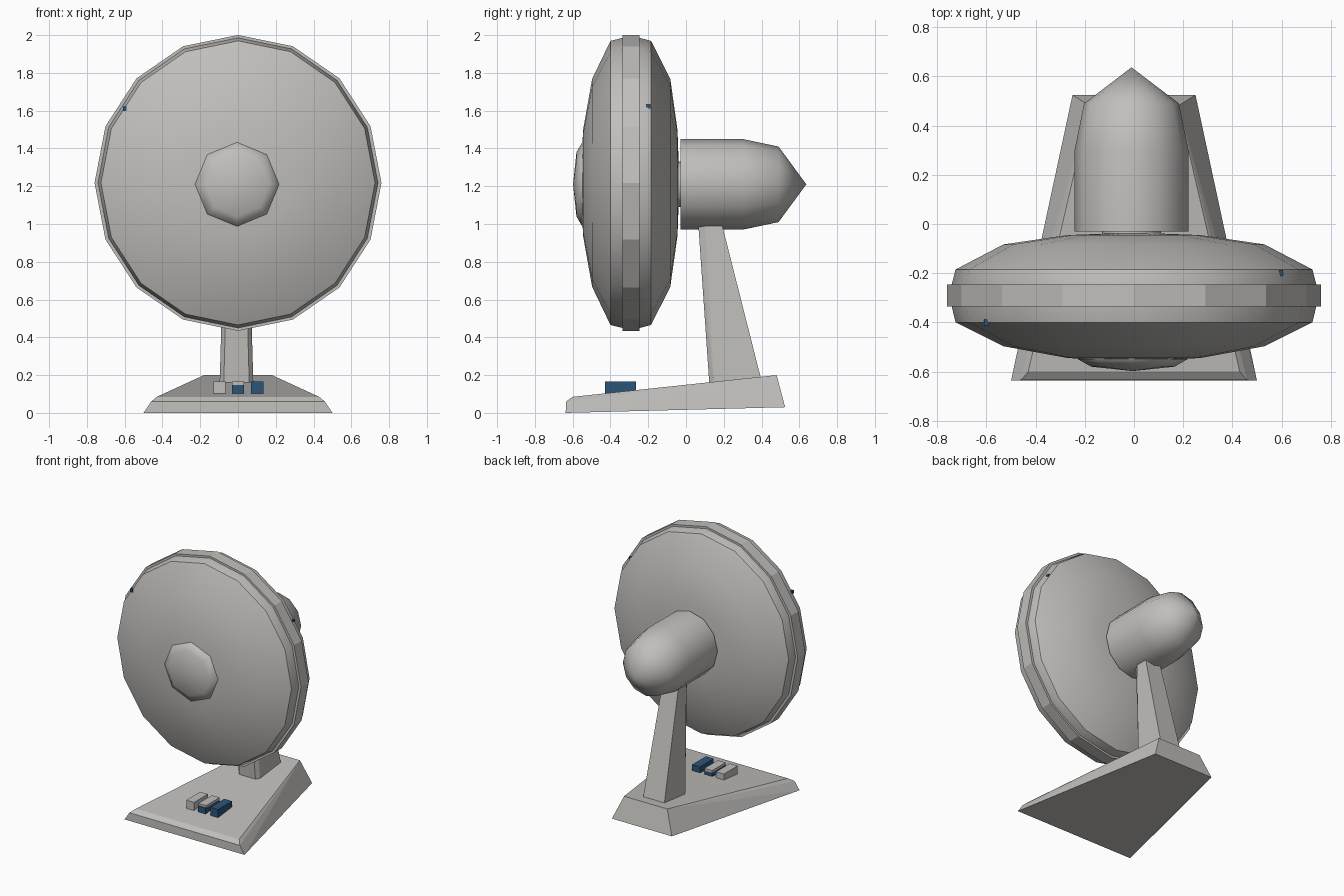
import bpy, bmesh, math
from mathutils import Vector

if "Cube" in bpy.data.objects:
    bpy.data.objects.remove(bpy.data.objects["Cube"])


def make_material(name, rgb):
    m = bpy.data.materials.new(name)
    m.diffuse_color = (*rgb, 1.0)
    m.use_nodes = True
    m.node_tree.nodes["Principled BSDF"].inputs["Base Color"].default_value = m.diffuse_color
    return m


GREY = make_material("warm grey plastic", (0.53, 0.52, 0.50))
BLUE = make_material("dark blue plastic", (0.025, 0.09, 0.19))


def finish(name, bm, mat, smooth=None):
    bmesh.ops.recalc_face_normals(bm, faces=bm.faces[:])
    me = bpy.data.meshes.new(name)
    bm.to_mesh(me)
    bm.free()
    me.materials.append(mat)
    ob = bpy.data.objects.new(name, me)
    bpy.context.collection.objects.link(ob)
    if smooth:
        bpy.ops.object.select_all(action='DESELECT')
        ob.select_set(True)
        bpy.context.view_layer.objects.active = ob
        bpy.ops.object.shade_smooth_by_angle(angle=math.radians(smooth))
    return ob


def lathe(name, profile, sides, centre, mat, smooth, x_scale=1.0):
    """Revolve (radius, y) points round the y axis; one vertex sits at the top."""
    bm = bmesh.new()
    rings = []
    for r, y in profile:
        n = sides if r > 0 else 1
        rings.append([bm.verts.new((
            centre[0] + x_scale * r * math.sin(2 * math.pi * i / sides), y,
            centre[1] + r * math.cos(2 * math.pi * i / sides))) for i in range(n)])
    for a, b in zip(rings, rings[1:]):
        for i in range(sides):
            j = (i + 1) % sides
            if len(a) == 1:
                bm.faces.new((a[0], b[i], b[j]))
            elif len(b) == 1:
                bm.faces.new((a[i], a[j], b[0]))
            else:
                bm.faces.new((a[i], a[j], b[j], b[i]))
    for ring in (rings[0], rings[-1]):
        if len(ring) > 1:
            bm.faces.new(ring)
    return finish(name, bm, mat, smooth)


def mirrored_hull(name, points, mat, cx=0.0):
    """Convex flat-faced solid from half its corners, mirrored in x."""
    bm = bmesh.new()
    for x, y, z in points:
        for s in (-1, 1):
            bm.verts.new((cx + s * x, y, z))
    bmesh.ops.convex_hull(bm, input=bm.verts[:])
    bmesh.ops.dissolve_limit(bm, angle_limit=math.radians(2),
                             verts=bm.verts[:], edges=bm.edges[:])
    return finish(name, bm, mat)


def box(name, lo, hi, mat):
    bm = bmesh.new()
    bmesh.ops.create_cube(bm, size=1)
    lo, hi = Vector(lo), Vector(hi)
    for v in bm.verts:
        v.co = Vector([l + (c + 0.5) * (h - l) for c, l, h in zip(v.co, lo, hi)])
    return finish(name, bm, mat)


# Fan head: domed cage and the rim band around it
C = (0.0, 1.2175)
lathe("fan_cage", [(0, -0.557), (0.28, -0.545), (0.55, -0.497), (0.752, -0.40),
                   (0.768, -0.335), (0.768, -0.245), (0.752, -0.185),
                   (0.55, -0.083), (0.28, -0.045), (0, -0.035)],
      16, C, GREY, 40, 0.965)
lathe("cage_rim", [(0.75, -0.335), (0.783, -0.335), (0.783, -0.245), (0.75, -0.245)],
      16, C, GREY, 20, 0.97)

# Front hub cap
lathe("hub_cap", [(0.225, -0.535), (0.222, -0.55), (0.17, -0.58), (0, -0.598)],
      8, (-0.005, 1.21), GREY, 60)

# Motor housing with pointed tail, and its short neck
lathe("motor_housing", [(0.24, -0.03), (0.24, 0.30), (0.20, 0.49), (0, 0.637)],
      12, (-0.01, 1.21), GREY, 55, 0.965)
lathe("motor_neck", [(0.12, -0.06), (0.12, -0.02)], 12, (-0.01, 1.21), GREY, 40)

# Tapered stand with chamfered front corners
mirrored_hull("stand", [
    (0.068, 0.125, 0.13), (0.09, 0.15, 0.13), (0.09, 0.41, 0.13),
    (0.045, 0.065, 1.0), (0.065, 0.10, 1.0), (0.065, 0.19, 1.0)], GREY, -0.008)

# Wedge base
mirrored_hull("base", [
    (0.50, -0.637, 0.0), (0.46, -0.635, 0.06), (0.43, -0.60, 0.085),
    (0.25, 0.525, 0.03), (0.18, 0.48, 0.20)], GREY)

# Control buttons
Y0, Y1 = -0.43, -0.265
box("left_button", (-0.13, Y0, 0.098), (-0.065, Y1, 0.165), GREY)
box("middle_button", (-0.032, Y0, 0.098), (0.032, Y1, 0.148), BLUE)
box("middle_button_top", (-0.032, Y0 + 0.005, 0.148), (0.032, Y1, 0.165), GREY)
box("right_button", (0.07, Y0, 0.098), (0.135, Y1, 0.165), BLUE)

# Small clips on the cage
for name, x, y in (("right_clip", 0.595, -0.20), ("left_clip", -0.60, -0.40)):
    z = 1.62 if x > 0 else 1.61
    box(name, (x - 0.01, y - 0.012, z - 0.012), (x + 0.01, y + 0.012, z + 0.012), BLUE)
